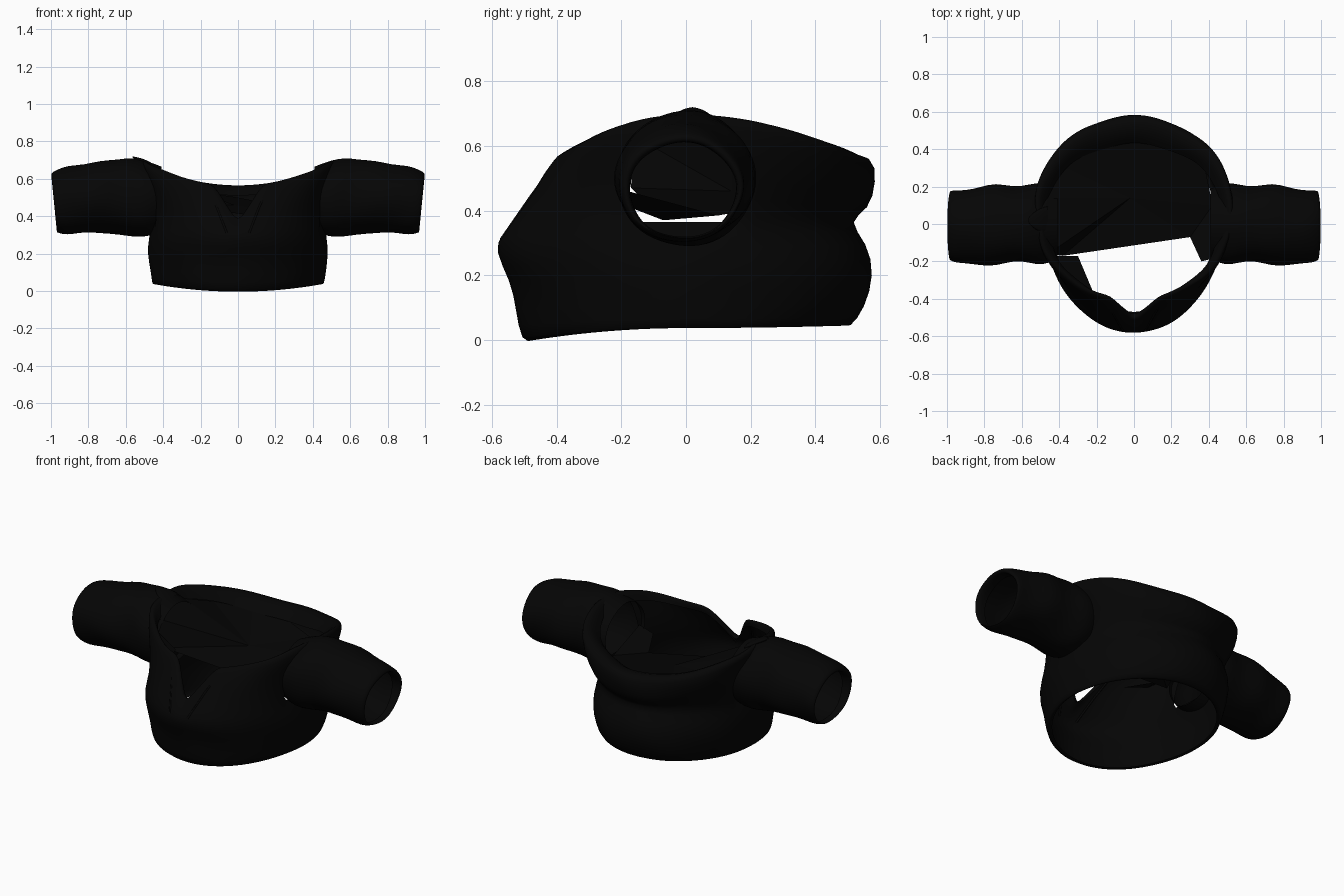
import bpy, bmesh, math

cube = bpy.data.objects.get("Cube")
if cube:
    bpy.data.objects.remove(cube)

black = bpy.data.materials.new("black cloth")
black.use_nodes = True
color = (0.0015, 0.0015, 0.0015, 1)
black.diffuse_color = color
black.node_tree.nodes["Principled BSDF"].inputs["Base Color"].default_value = color
black.node_tree.nodes["Principled BSDF"].inputs["Roughness"].default_value = 0.9


def finish(name, bm, subdivide=True):
    """Turn a bmesh into a black cloth object, smooth if subdivided."""
    mesh = bpy.data.meshes.new(name)
    bmesh.ops.recalc_face_normals(bm, faces=bm.faces)
    bm.to_mesh(mesh)
    bm.free()
    obj = bpy.data.objects.new(name, mesh)
    bpy.context.collection.objects.link(obj)
    mesh.materials.append(black)
    for poly in mesh.polygons:
        poly.use_smooth = subdivide
    if subdivide:
        mod = obj.modifiers.new("soft cloth", 'SUBSURF')
        mod.levels = mod.render_levels = 1


def loft(rings):
    """Bridge closed rings of points with quads."""
    bm = bmesh.new()
    loops = [[bm.verts.new(p) for p in ring] for ring in rings]
    for a, b in zip(loops, loops[1:]):
        n = len(a)
        for i in range(n):
            j = (i + 1) % n
            bm.faces.new((a[i], a[j], b[j], b[i]))
    return bm


def body_ring(front, back, half, z_front, z_side, z_back, dip, wave):
    """Egg-shaped ring with separate front, side and back heights."""
    points = []
    for i in range(72):
        a = math.tau * i / 72
        s, c = math.sin(a), math.cos(a)
        ripple = 1 + wave * math.sin(9 * a + 20 * z_side)
        x = half * c * ripple
        y = (back if s > 0 else -front) * s * ripple
        z = z_side + ((z_back if s > 0 else z_front) - z_side) * abs(s) ** 2
        # fuller cloth behind the shoulders
        if s > 0 and z_side > 0.5:
            x *= 1 + 0.1 * abs(math.sin(2 * a))
        # neck notch at the front centre
        if s < 0:
            d = dip * max(0, 1 - abs(x) / 0.13)
            z -= d
            y -= 0.55 * d
        points.append((x, y, z))
    return points


# Cropped body, rising into a wide rolled collar and sagging hood
body_rings = [
    (-0.47, 0.48, 0.44, 0.0, 0.045, 0.055, 0, 0),
    (-0.51, 0.505, 0.46, -0.012, 0.025, 0.03, 0, 0),
    (-0.525, 0.555, 0.467, 0.1, 0.1, 0.1, 0, 0.008),
    (-0.54, 0.585, 0.485, 0.18, 0.2, 0.2, 0, 0.005),
    (-0.598, 0.56, 0.475, 0.28, 0.29, 0.3, 0, 0.005),
    (-0.55, 0.495, 0.46, 0.36, 0.365, 0.37, 0.04, 0.004),
    (-0.49, 0.57, 0.48, 0.45, 0.52, 0.40, 0.11, 0.008),
    (-0.45, 0.585, 0.515, 0.505, 0.63, 0.49, 0.15, 0.008),
    (-0.41, 0.58, 0.525, 0.57, 0.70, 0.575, 0.2, 0.01),
    (-0.39, 0.48, 0.49, 0.56, 0.70, 0.56, 0.2, 0.01),
    (-0.405, 0.43, 0.455, 0.52, 0.64, 0.51, 0.16, 0.01),
]
bm = loft([body_ring(*r) for r in body_rings])
armhole = []
for f in bm.faces:
    p = f.calc_center_median()
    if abs(p.x) > 0.35 and abs(p.y) < 0.165 and 0.38 < p.z < 0.61:
        armhole.append(f)
bmesh.ops.delete(bm, geom=armhole, context='FACES')
finish("body", bm)

# Short sleeves: x, middle y, middle z, radius y, radius z, slant
sleeve_rings = [
    (0.41, 0, 0.49, 0.19, 0.175, 0.0),
    (0.49, 0, 0.495, 0.225, 0.205, 0.01),
    (0.56, 0, 0.50, 0.21, 0.215, 0.02),
    (0.64, 0, 0.505, 0.195, 0.20, 0.0),
    (0.74, 0, 0.505, 0.225, 0.195, 0.0),
    (0.82, -0.01, 0.495, 0.21, 0.18, 0.0),
    (0.90, -0.015, 0.485, 0.195, 0.185, 0.01),
    (0.95, -0.015, 0.475, 0.195, 0.175, 0.014),
    (0.99, -0.01, 0.472, 0.187, 0.157, 0.016),
    (0.98, -0.01, 0.46, 0.165, 0.148, 0.015),
    (0.93, -0.01, 0.465, 0.165, 0.148, 0.0),
]
for side, name in ((1, "left_sleeve"), (-1, "right_sleeve")):
    rings = []
    for x, y, z, ry, rz, slant in sleeve_rings:
        ring = []
        for i in range(32):
            a = math.tau * i / 32
            r = 1 + 0.014 * math.sin(5 * a + 14 * x)
            ring.append((side * (x + slant * math.sin(a)),
                         y + ry * r * math.cos(a), z + rz * r * math.sin(a)))
        rings.append(ring)
    finish(name, loft(rings))

# Slanted lining across the rear of the neck opening
bm = bmesh.new()
outline = [(-0.38, -0.17, 0.47), (0.3, -0.07, 0.37), (0.42, 0.1, 0.385),
           (0.38, 0.3, 0.42), (0.2, 0.42, 0.46), (0, 0.47, 0.5),
           (-0.2, 0.42, 0.53), (-0.38, 0.31, 0.57), (-0.46, 0.14, 0.63),
           (-0.46, -0.16, 0.63)]
verts = [bm.verts.new(p) for p in outline]
middle = bm.verts.new((-0.02, 0.14, 0.46))
for i, v in enumerate(verts):
    bm.faces.new((v, verts[(i + 1) % len(verts)], middle))
finish("neck_lining", bm, False)

# Lining flaps at both front corners of the opening
flaps = {
    "right_lining_flap": ((-0.3, -0.17, 0.48), (-0.22, -0.36, 0.5), (-0.36, -0.31, 0.53), (-0.44, -0.17, 0.57)),
    "left_lining_flap": ((0.3, -0.07, 0.37), (0.36, -0.2, 0.42), (0.44, -0.18, 0.46), (0.42, 0.1, 0.385)),
}
for name, corners in flaps.items():
    bm = bmesh.new()
    bm.faces.new([bm.verts.new(p) for p in corners])
    finish(name, bm, False)

# Turned-up fold on the right shoulder
fold_rings = []
for x, z, r in ((-0.46, 0.665, 0.08), (-0.5, 0.69, 0.07), (-0.55, 0.71, 0.035), (-0.565, 0.717, 0.01)):
    angles = [math.tau * i / 10 for i in range(10)]
    fold_rings.append([(x, 0.02 + r * math.cos(t), z + 0.25 * r * math.sin(t)) for t in angles])
finish("shoulder_fold", loft(fold_rings))

# Seam trim beside the neck notch
for side, name in ((1, "left_notch_trim"), (-1, "right_notch_trim")):
    curve = bpy.data.curves.new(name, 'CURVE')
    curve.dimensions = '3D'
    curve.bevel_depth = 0.006
    curve.bevel_resolution = 1
    spline = curve.splines.new('POLY')
    spline.points.add(2)
    path = [(0.15, -0.415, 0.53), (0.11, -0.48, 0.44), (0.06, -0.57, 0.31)]
    for point, (x, y, z) in zip(spline.points, path):
        point.co = (side * x, y, z, 1)
    curve.materials.append(black)
    bpy.context.collection.objects.link(bpy.data.objects.new(name, curve))
